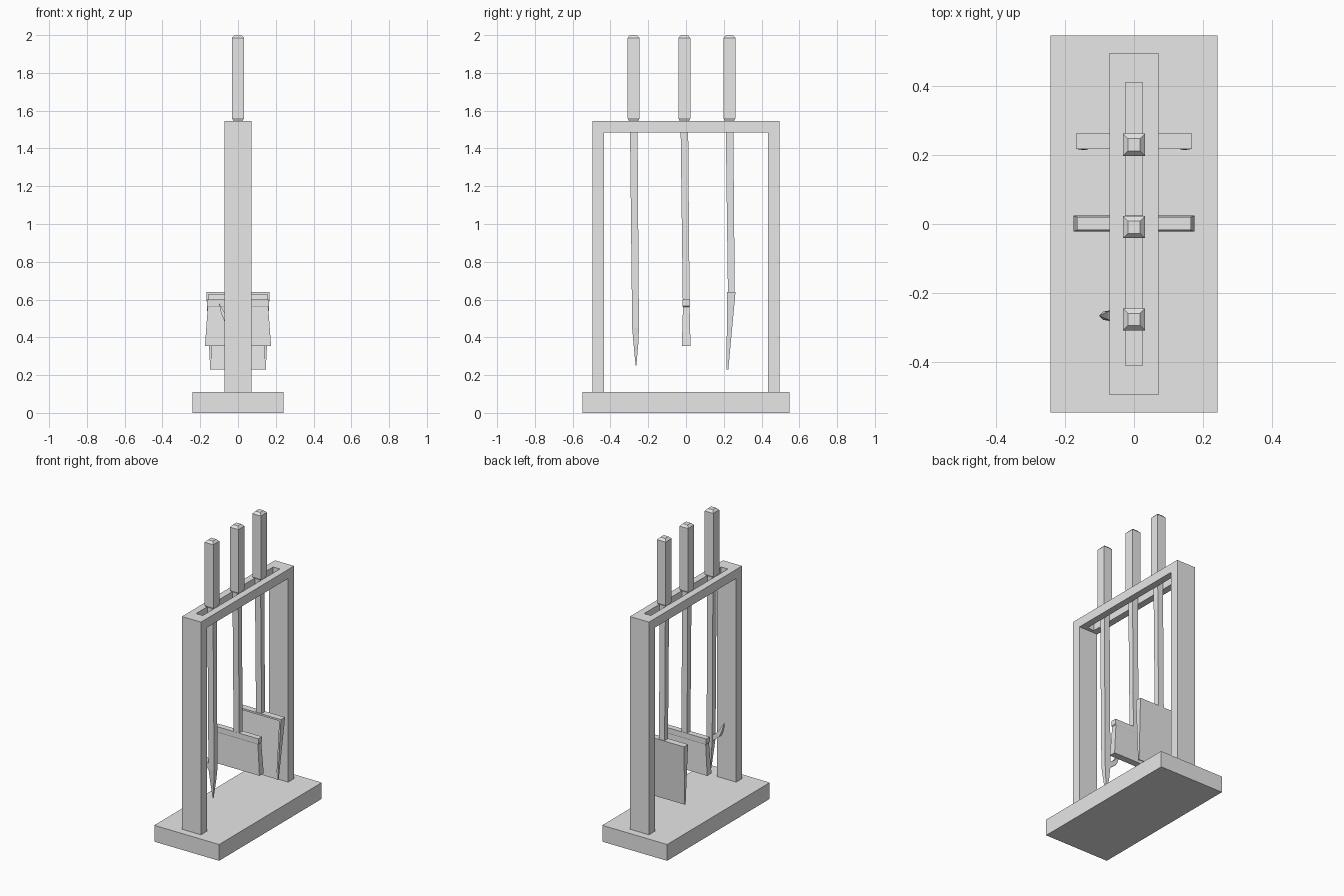
import bpy
import bmesh

default_cube = bpy.data.objects.get("Cube")
if default_cube:
    bpy.data.objects.remove(default_cube, do_unlink=True)

grey = bpy.data.materials.new("plain_grey")
grey.use_nodes = True
colour = (0.8, 0.8, 0.8, 1)
grey.diffuse_color = colour
grey.node_tree.nodes["Principled BSDF"].inputs["Base Color"].default_value = colour


def skin(name, rings):
    """Skin a closed solid over a row of four-cornered rings."""
    bm = bmesh.new()
    loops = [[bm.verts.new(p) for p in ring] for ring in rings]
    for a, b in zip(loops, loops[1:]):
        for i in range(4):
            j = (i + 1) % 4
            bm.faces.new((a[i], a[j], b[j], b[i]))
    bm.faces.new(loops[0])
    bm.faces.new(loops[-1])
    bmesh.ops.recalc_face_normals(bm, faces=bm.faces)
    mesh = bpy.data.meshes.new(name)
    bm.to_mesh(mesh)
    bm.free()
    mesh.materials.append(grey)
    obj = bpy.data.objects.new(name, mesh)
    bpy.context.scene.collection.objects.link(obj)
    return obj


def column(name, sections):
    """Sections are (z, half width in x, lowest y, highest y)."""
    return skin(name, [[(-h, y0, z), (h, y0, z), (h, y1, z), (-h, y1, z)]
                       for z, h, y0, y1 in sections])


def box(name, h, y, z0, z1):
    return column(name, [(z0, h, -y, y), (z1, h, -y, y)])


def cut(target, cutter):
    cutter.hide_render = True
    mod = target.modifiers.new("cut", "BOOLEAN")
    mod.operation = "DIFFERENCE"
    mod.solver = "EXACT"
    mod.object = cutter
    bpy.context.view_layer.objects.active = target
    bpy.ops.object.modifier_apply(modifier=mod.name)
    bpy.data.objects.remove(cutter, do_unlink=True)


# Stand: base slab and an arch with a slotted top beam
box("base", 0.242, 0.547, 0, 0.11)
frame = box("frame", 0.071, 0.496, 0.11, 1.545)
cut(frame, box("opening_cutter", 0.2, 0.434, 0, 1.484))
cut(frame, box("slot_cutter", 0.025, 0.411, 1.4, 1.6))


# Handles with chamfered ends, and slightly leaning shafts
def tool_grip(name, y, foot_y, foot_z):
    column(name + "_handle", [(z, h, y - h, y + h) for z, h in
                              ((1.545, 0.024), (1.56, 0.032), (1.985, 0.032), (2.0, 0.018))])
    column(name + "_shaft", [(foot_z, 0.021, foot_y - 0.018, foot_y + 0.018),
                             (1.55, 0.021, y - 0.02, y + 0.02)])


tool_grip("poker", -0.277, -0.267, 0.45)
tool_grip("brush", -0.009, 0.001, 0.59)
tool_grip("shovel", 0.23, 0.24, 0.635)

# Poker point and side hook
column("poker_point", [(0.25, 0.002, -0.267, -0.263), (0.37, 0.014, -0.278, -0.252),
                       (0.45, 0.021, -0.285, -0.249)])
hook = []
for x0, z0, x1, z1, w in ((-0.015, 0.44, -0.015, 0.48, 0.016),
                          (-0.072, 0.485, -0.055, 0.51, 0.015),
                          (-0.09, 0.53, -0.075, 0.537, 0.012),
                          (-0.101, 0.58, -0.099, 0.58, 0.001)):
    y = -0.266
    hook.append([(x0, y - w, z0), (x0, y + w, z0), (x1, y + w, z1), (x1, y - w, z1)])
skin("poker_hook", hook)

# Brush head: block on top, bristles flaring towards the bottom
column("brush_head", [(0.355, 0.175, -0.022, 0.024), (0.56, 0.16, -0.016, 0.019),
                      (0.565, 0.165, -0.018, 0.021), (0.6, 0.165, -0.018, 0.021)])

# Shovel: wedge hollowed from the front, open at the lower lip
shovel = column("shovel_pan", [(0.23, 0.147, 0.214, 0.224), (0.64, 0.168, 0.218, 0.262)])
cut(shovel, column("pan_cutter", [(0.22, 0.135, 0.1, 0.217), (0.628, 0.155, 0.1, 0.251)]))
